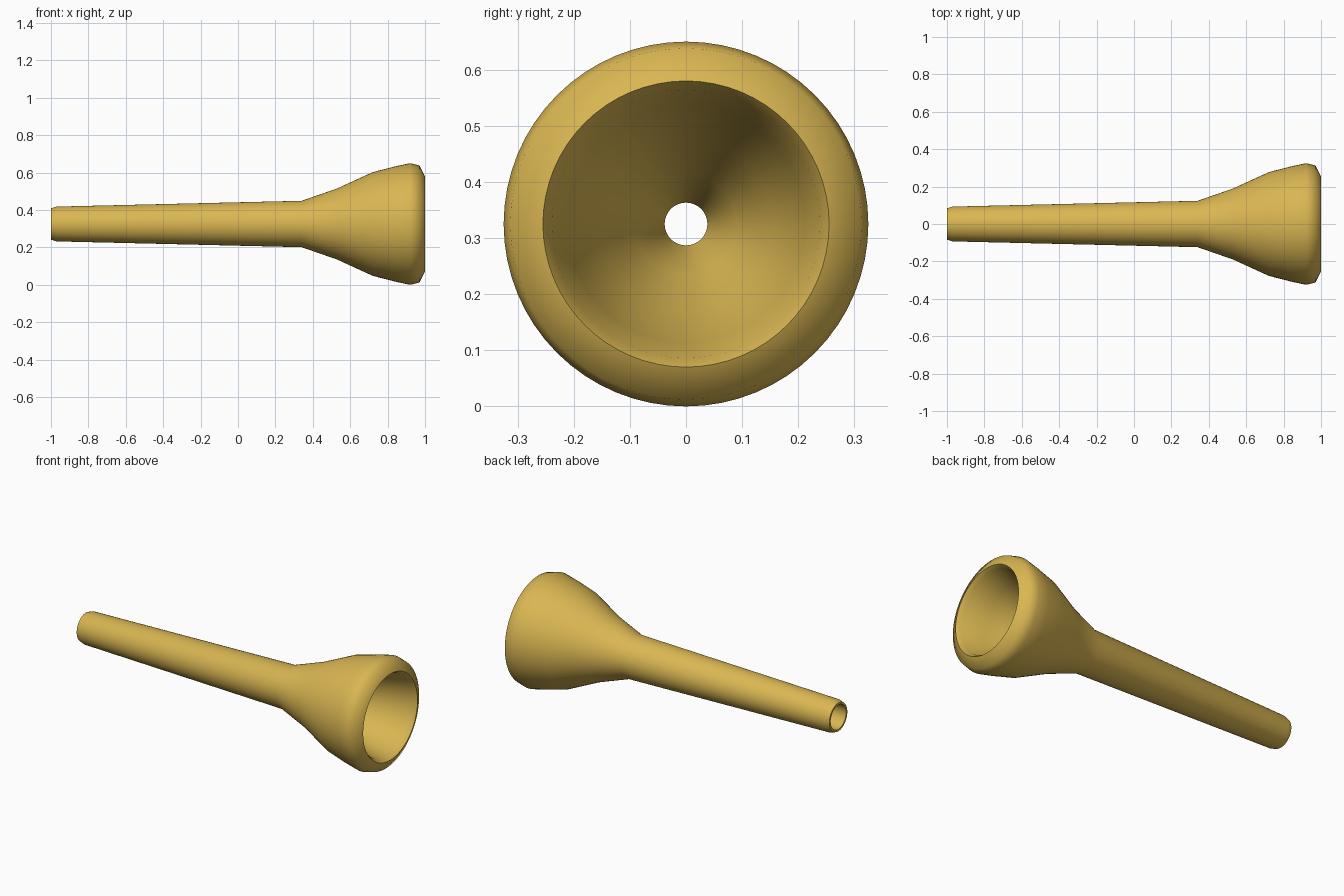
import bpy, bmesh, math

if "Cube" in bpy.data.objects:
    bpy.data.objects.remove(bpy.data.objects["Cube"])

SIDES = 64
CENTRE_Z = 0.325

# Closed profile (position along x, radius)
outer = [(-1.0, 0.084), (-0.97, 0.093), (0.34, 0.124), (0.53, 0.19),
         (0.72, 0.277), (0.84, 0.308), (0.92, 0.325), (0.97, 0.313), (1.0, 0.255)]
cup = [(0.975, 0.239), (0.84, 0.212), (0.68, 0.155), (0.54, 0.09), (0.42, 0.038)]
bore = [(0.34, 0.038), (-1.0, 0.072)]
profile = outer + cup + bore

brass = bpy.data.materials.new("brass")
brass.diffuse_color = (0.70, 0.47, 0.085, 1)
brass.use_nodes = True
brass.node_tree.nodes["Principled BSDF"].inputs["Base Color"].default_value = brass.diffuse_color

# Lathe the profile round the x axis
bm = bmesh.new()
rings = []
for x, r in profile:
    ring = []
    for i in range(SIDES):
        a = 2 * math.pi * i / SIDES
        ring.append(bm.verts.new((x, r * math.cos(a), CENTRE_Z + r * math.sin(a))))
    rings.append(ring)
for k, ring in enumerate(rings):
    following = rings[(k + 1) % len(rings)]
    for i in range(SIDES):
        j = (i + 1) % SIDES
        bm.faces.new((ring[i], ring[j], following[j], following[i]))
bmesh.ops.recalc_face_normals(bm, faces=bm.faces)

mesh = bpy.data.meshes.new("mouthpiece")
bm.to_mesh(mesh)
bm.free()
mesh.materials.append(brass)
mouthpiece = bpy.data.objects.new("mouthpiece", mesh)
bpy.context.collection.objects.link(mouthpiece)

# Smooth walls, crisp inner lip and tube end
bpy.context.view_layer.objects.active = mouthpiece
mouthpiece.select_set(True)
bpy.ops.object.shade_smooth_by_angle(angle=math.radians(65))
